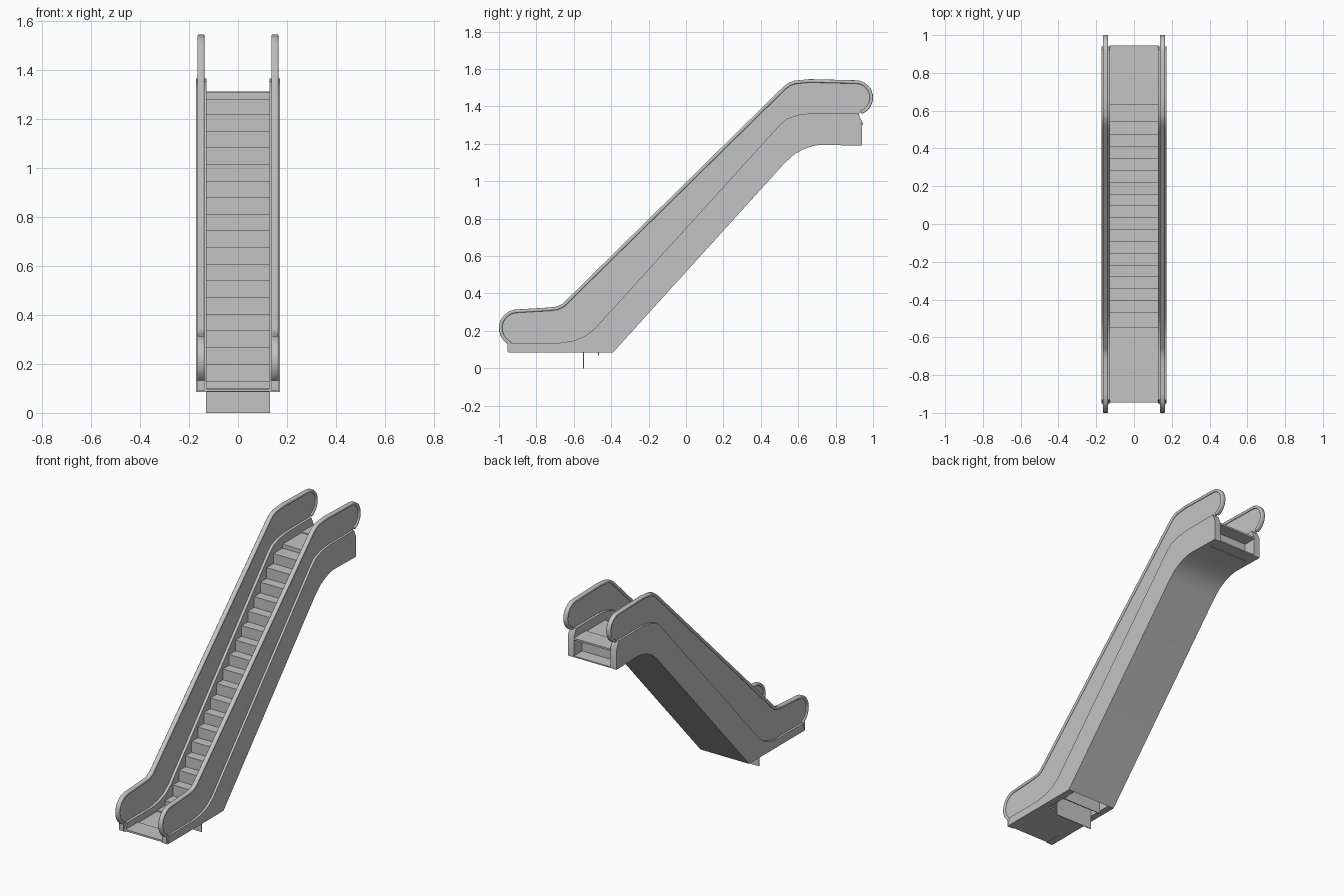
import bpy, bmesh, math
from mathutils import Vector

cube = bpy.data.objects.get("Cube")
if cube:
    bpy.data.objects.remove(cube, do_unlink=True)

grey = bpy.data.materials.new("plain_grey")
grey.use_nodes = True
colour = (0.55, 0.55, 0.55, 1)
grey.diffuse_color = colour
grey.node_tree.nodes["Principled BSDF"].inputs["Base Color"].default_value = colour


def finish(name, bm, smooth=False, bevel=0):
    bmesh.ops.recalc_face_normals(bm, faces=bm.faces)
    mesh = bpy.data.meshes.new(name)
    bm.to_mesh(mesh)
    bm.free()
    mesh.materials.append(grey)
    obj = bpy.data.objects.new(name, mesh)
    bpy.context.collection.objects.link(obj)
    if bevel:
        mod = obj.modifiers.new("rounding", 'BEVEL')
        mod.width, mod.segments = bevel, 3
        mod.limit_method, mod.angle_limit = 'ANGLE', math.radians(50)
    if smooth:
        bpy.ops.object.select_all(action='DESELECT')
        obj.select_set(True)
        bpy.context.view_layer.objects.active = obj
        bpy.ops.object.shade_smooth_by_angle(angle=math.radians(35))
    return obj


def prism(name, outline, x0, x1, **kw):
    """Extrude a closed side outline (y, z) across x."""
    bm = bmesh.new()
    face = bm.faces.new([bm.verts.new((x0, y, z)) for y, z in outline])
    out = bmesh.ops.extrude_face_region(bm, geom=[face])
    moved = [v for v in out["geom"] if isinstance(v, bmesh.types.BMVert)]
    bmesh.ops.translate(bm, verts=moved, vec=(x1 - x0, 0, 0))
    return finish(name, bm, **kw)


def ribbon(name, path_a, path_b, x0, x1, **kw):
    """Solid band between two matching side paths."""
    bm = bmesh.new()
    rings = [[bm.verts.new((x, *p)) for x, p in
              ((x0, a), (x1, a), (x1, b), (x0, b))]
             for a, b in zip(path_a, path_b)]
    for r, s in zip(rings, rings[1:]):
        for i in range(4):
            j = (i + 1) % 4
            bm.faces.new((r[i], r[j], s[j], s[i]))
    bm.faces.new(rings[0])
    bm.faces.new(rings[-1])
    return finish(name, bm, **kw)


def box(name, x0, x1, y0, y1, z0, z1):
    return prism(name, [(y0, z0), (y1, z0), (y1, z1), (y0, z1)], x0, x1)


def arc(cy, cz, r, start, end, n=14):
    angles = [math.radians(start + (end - start) * i / n) for i in range(n + 1)]
    return [(cy + r * math.cos(a), cz + r * math.sin(a)) for a in angles]


def inset(path, d):
    """Shift an open path to its left by d."""
    pts = [Vector(p) for p in path]
    result = []
    for i, p in enumerate(pts):
        t_in = (p - pts[max(i - 1, 0)]).normalized()
        t_out = (pts[min(i + 1, len(pts) - 1)] - p).normalized()
        t = (t_in + t_out).normalized()
        result.append((p.x - t.y * d, p.y + t.x * d))
    return result


# Side profiles
rail = (arc(0.907, 1.447, 0.093, -70, 90)
        + [(0.66, 1.546), (0.58, 1.538), (0.55, 1.527), (0.52, 1.505),
           (-0.66, 0.345), (-0.69, 0.33), (-0.73, 0.325)]
        + arc(-0.9, 0.215, 0.1, 90, 245))
skirt_top = [(-0.93, 0.135), (-0.68, 0.135), (-0.6, 0.148), (-0.54, 0.172),
             (-0.49, 0.21), (0.5, 1.3), (0.54, 1.335), (0.6, 1.355),
             (0.68, 1.365), (0.92, 1.365)]
underside = [(0.94, 1.19), (0.72, 1.195), (0.68, 1.189), (0.63, 1.172),
             (0.58, 1.145), (0.53, 1.1), (-0.39, 0.085)]
skirt = skirt_top + [(0.94, 1.32)] + underside + [(-0.95, 0.085)]
glass = inset(rail, 0.012) + [(y, z - 0.012) for y, z in skirt_top]

# Balustrades
for side, s in (("left", 1), ("right", -1)):
    prism(side + "_skirt", skirt, s * 0.128, s * 0.171, smooth=True)
    prism(side + "_balustrade_panel", glass, s * 0.145, s * 0.157)
    ribbon(side + "_handrail", rail, inset(rail, 0.018), s * 0.137, s * 0.165,
           smooth=True, bevel=0.006)
    box(side + "_handrail_inlet", s * 0.136, s * 0.166, -0.955, -0.92, 0.09, 0.135)

# Sloping belly sheet
ribbon("belly_panel", underside, inset(underside, -0.008), -0.17, 0.17, smooth=True)

# Landings
W = 0.13
box("lower_landing", -W, W, -0.83, -0.63, 0.085, 0.093)
box("lower_floor_plate", -W, W, -0.945, -0.82, 0.087, 0.098)
box("upper_landing", -W, W, 0.63, 0.83, 1.3, 1.308)
box("upper_floor_plate", -W, W, 0.82, 0.945, 1.302, 1.313)
box("upper_end_wall", -W, W, 0.85, 0.86, 1.19, 1.305)

# Steps: nose positions along the run, each with a tread and a riser
noses = [(-0.63, 0.1), (-0.55, 0.131)]
noses += [(-0.47 + 0.0627 * i, 0.2 + 0.068 * i) for i in range(16)]
noses += [(0.54, 1.283), (0.63, 1.308)]
for i, ((y, z), (y_next, _)) in enumerate(zip(noses, noses[1:]), 1):
    drop = 0.015 if i == 1 else 0.131
    box(f"step_tread_{i}", -W, W, y, y_next + 0.004, z - 0.006, z)
    box(f"step_riser_{i}", -W, W, y, y + 0.005, z - drop, z)
box("top_riser", -W, W, 0.63, 0.635, 1.26, 1.308)
